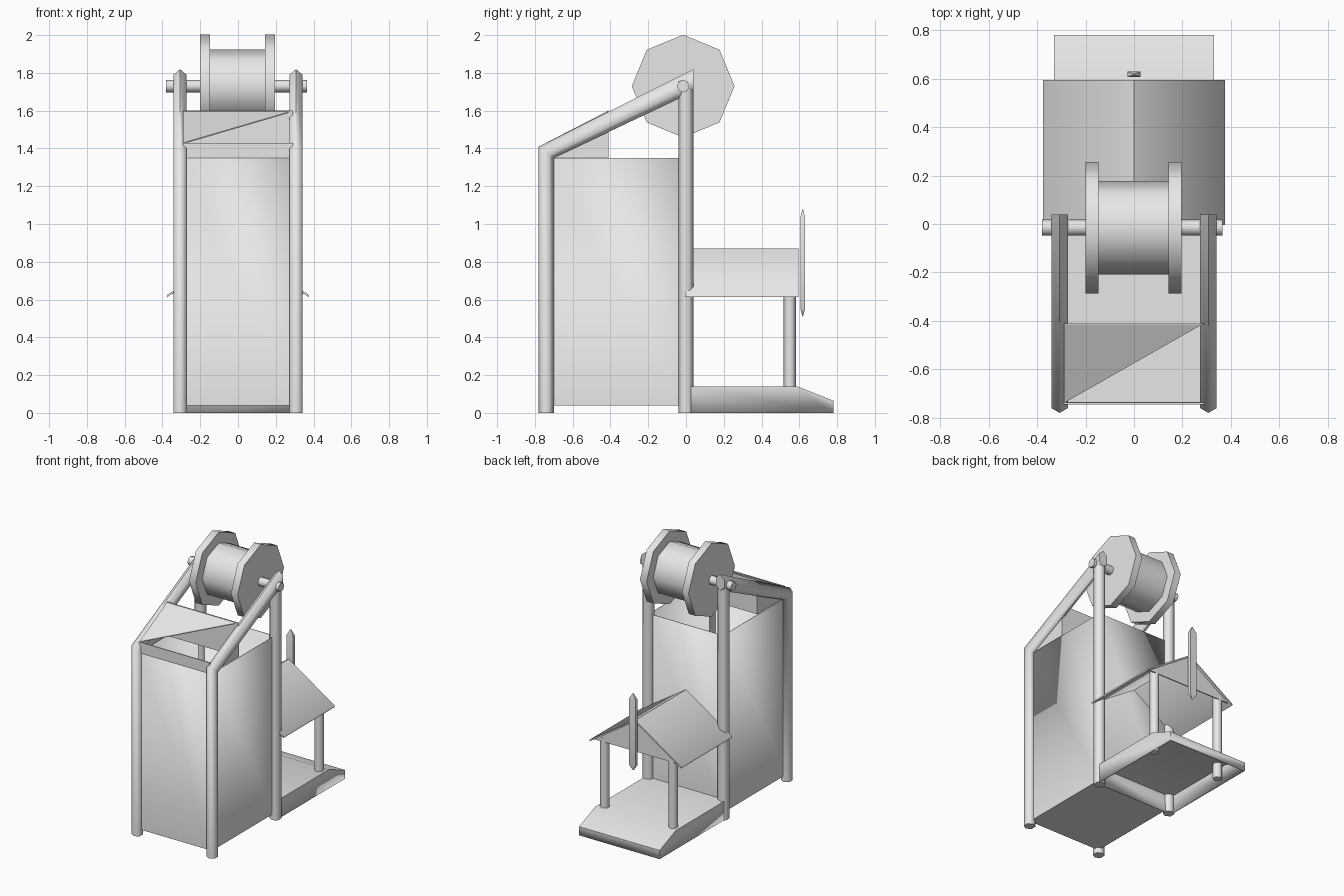
import bpy, bmesh
from math import sin, cos, tau
from mathutils import Vector

old = bpy.data.objects.get("Cube")
if old:
    bpy.data.objects.remove(old, do_unlink=True)

grey = bpy.data.materials.new("plain_grey")
grey.use_nodes = True
grey.diffuse_color = (0.8, 0.8, 0.8, 1)
grey.node_tree.nodes["Principled BSDF"].inputs["Base Color"].default_value = (0.8, 0.8, 0.8, 1)


def finish(name, bm, shell=0):
    bmesh.ops.recalc_face_normals(bm, faces=bm.faces)
    mesh = bpy.data.meshes.new(name)
    bm.to_mesh(mesh)
    bm.free()
    mesh.materials.append(grey)
    ob = bpy.data.objects.new(name, mesh)
    bpy.context.collection.objects.link(ob)
    if shell:
        mod = ob.modifiers.new("thickness", "SOLIDIFY")
        mod.thickness = shell
        mod.offset = -1
    bpy.ops.object.select_all(action="DESELECT")
    ob.select_set(True)
    bpy.context.view_layer.objects.active = ob
    bpy.ops.object.shade_smooth_by_angle(angle=1.13)
    return ob


def loft(name, rings):
    """Skin a list of equal-length rings and cap both ends."""
    bm = bmesh.new()
    rows = [[bm.verts.new(p) for p in ring] for ring in rings]
    n = len(rows[0])
    for a, b in zip(rows, rows[1:]):
        for i in range(n):
            j = (i + 1) % n
            bm.faces.new((a[i], a[j], b[j], b[i]))
    bm.faces.new(rows[0])
    bm.faces.new(rows[-1])
    return finish(name, bm)


def plate(name, points, offset):
    """Extrude a flat outline along an offset."""
    pts = [Vector(p) for p in points]
    return loft(name, [pts, [p + Vector(offset) for p in pts]])


def circle(r, n):
    return [(r * sin(tau * i / n), r * cos(tau * i / n)) for i in range(n)]


def post(name, x, y, z0, z1, r):
    loft(name, [[(x + u, y + v, z) for u, v in circle(r, 6)] for z in (z0, z1)])


def disc(name, x0, x1, r, n):
    """Cylinder around the axle line."""
    loft(name, [[(x, -0.015 + u, 1.73 + v) for u, v in circle(r, n)] for x in (x0, x1)])


# Tower frame: upright rear posts, front posts bent into sloping braces
hexagon = circle(0.04, 6)
for side, s in (("left", 1), ("right", -1)):
    x = 0.307 * s
    post(side + "_rear_post", x, 0, 0, 1.73, 0.04)
    loft(side + "_front_post_and_brace", [
        [(x + u, -0.74 + v, 0) for u, v in hexagon],
        [(x + u, -0.74 + v, 1.38 - 0.75 * v) for u, v in hexagon],
        [(x + u, 0.04, 1.76 - 1.5 * v) for u, v in hexagon]])

# Open-topped shaft between the posts
bm = bmesh.new()
bmesh.ops.create_cube(bm, size=1)
for v in bm.verts:
    v.co = (v.co.x * 0.61, v.co.y * 0.74 - 0.37, 0.695 + v.co.z * 1.31)
bmesh.ops.delete(bm, geom=[f for f in bm.faces if f.normal.z > 0.9], context="FACES")
finish("shaft", bm, 0.008)

# Hood above the shaft: front board, back panel, sides and half roof
w = 0.29
plate("hood_front_board", [(-w, -0.745, 1.35), (w, -0.745, 1.35),
                           (w, -0.745, 1.43), (-w, -0.745, 1.43)], (0, 0.008, 0))
plate("hood_back_panel", [(-w, -0.41, 1.35), (w, -0.41, 1.35),
                          (w, -0.41, 1.6), (-w, -0.41, 1.6)], (0, -0.006, 0))
plate("hood_roof", [(-w, -0.74, 1.43), (-w, -0.41, 1.6), (w, -0.41, 1.6)], (0, 0, -0.006))
for side, s in (("left", 1), ("right", -1)):
    plate(side + "_hood_side", [(w * s, -0.74, 1.35), (w * s, -0.41, 1.35),
                                (w * s, -0.41, 1.58), (w * s, -0.74, 1.41)], (0.006 * s, 0, 0))

# Winding reel
disc("axle", -0.38, 0.365, 0.033, 8)
disc("reel_drum", -0.16, 0.15, 0.193, 8)
disc("right_reel_flange", -0.2, -0.147, 0.272, 8)
disc("left_reel_flange", 0.143, 0.197, 0.272, 8)

# Porch base: sloped nose, hollow underneath
profile = [(0, 0), (0, 0.14), (0.59, 0.14), (0.78, 0.065), (0.78, 0)]
bm = bmesh.new()
rows = [[bm.verts.new((x, y, z)) for y, z in profile] for x in (-0.33, 0.33)]
for i in range(len(profile) - 1):
    bm.faces.new((rows[0][i], rows[0][i + 1], rows[1][i + 1], rows[1][i]))
for row in rows:
    bm.faces.new(row)
finish("porch_base", bm, 0.01)

# Porch posts, gabled roof and gable wall
for side, s in (("left", 1), ("right", -1)):
    post(side + "_porch_post", 0.28 * s, 0.55, 0.02, 0.66, 0.033)
    plate(side + "_porch_roof", [(0, -0.005, 0.87), (0, 0.595, 0.87),
                                 (0.375 * s, 0.595, 0.625), (0.375 * s, -0.005, 0.625)],
          (0, 0, -0.012))
plate("porch_gable", [(-0.35, 0.57, 0.63), (0.35, 0.57, 0.63), (0, 0.57, 0.862)], (0, 0.008, 0))

# Pointed vertical marker on the gable
steps = [(0.51, 0.1), (0.55, 1), (1.035, 1), (1.08, 0.1)]
corners = [(-1, -1), (1, -1), (1, 1), (-1, 1)]
loft("gable_finial", [[(0.027 * k * a, 0.618 + 0.012 * k * b, z) for a, b in corners]
                      for z, k in steps])
